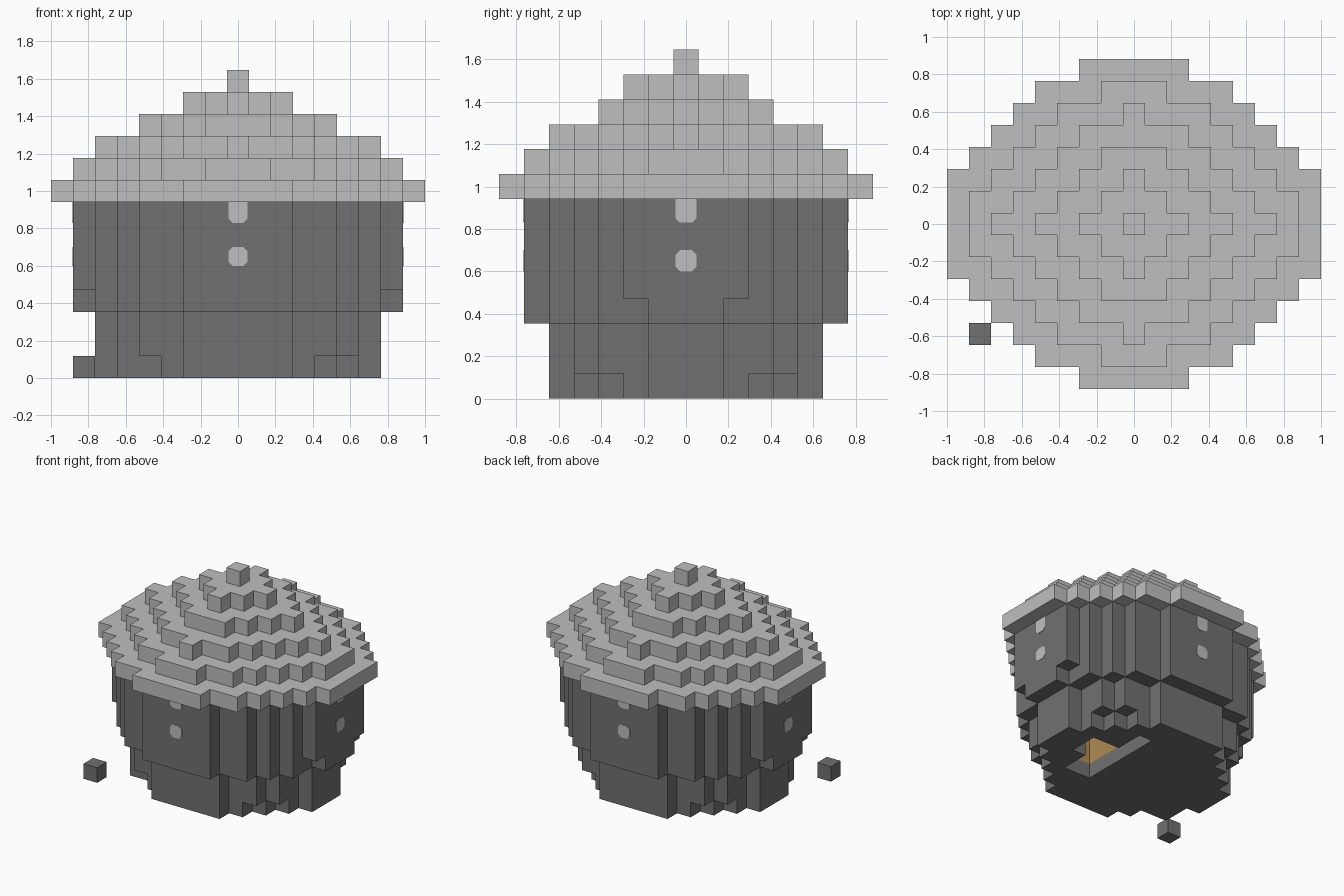
import bpy, bmesh
from mathutils import Vector

if "Cube" in bpy.data.objects:
    bpy.data.objects.remove(bpy.data.objects["Cube"], do_unlink=True)

U = 2 / 17  # block size


def material(name, rgb):
    m = bpy.data.materials.new(name)
    m.use_nodes = True
    m.diffuse_color = (*rgb, 1)
    m.node_tree.nodes["Principled BSDF"].inputs["Base Color"].default_value = (*rgb, 1)
    return m


LIGHT = material("light_grey", (0.52, 0.52, 0.52))
DARK = material("dark_grey", (0.165, 0.165, 0.165))
TAN = material("tan_wood", (0.42, 0.26, 0.09))


def finish(name, bm, mats):
    me = bpy.data.meshes.new(name)
    bm.to_mesh(me)
    bm.free()
    for m in mats:
        me.materials.append(m)
    ob = bpy.data.objects.new(name, me)
    bpy.context.collection.objects.link(ob)
    return ob


def layer(reach, zs):
    """Blocks of a stepped oval; reach[r] is the half width of the row r from the middle."""
    n = len(reach) - 1
    return {(x, y, z) for z in zs for y in range(-n, n + 1)
            for x in range(-reach[abs(y)], reach[abs(y)] + 1)}


def block_mesh(name, cells, mats, lined=frozenset()):
    """Skin of a set of blocks; faces that look into a lined cell get the second material."""
    bm = bmesh.new()
    verts = {}

    def vert(p):
        key = tuple(round(c * 2) for c in p)
        if key not in verts:
            verts[key] = bm.verts.new((p.x * U, p.y * U, (p.z + 0.5) * U))
        return verts[key]

    for cell in cells:
        for axis in range(3):
            for sign in (-1, 1):
                d, a, b = Vector(), Vector(), Vector()
                d[axis] = sign
                a[(axis + 1) % 3] = 0.5
                b[(axis + 2) % 3] = 0.5 * sign
                c = Vector(cell)
                beside = tuple(int(v) for v in c + d)
                if beside in cells:
                    continue
                c += d * 0.5
                f = bm.faces.new([vert(p) for p in (c - a - b, c + a - b, c + a + b, c - a + b)])
                f.material_index = int(beside in lined)
    bmesh.ops.dissolve_limit(bm, angle_limit=0.01, verts=bm.verts[:], edges=bm.edges[:],
                             delimit={"MATERIAL"})
    return finish(name, bm, mats)


# Roof: stepped tiers, each one block high
TIERS = [
    [8, 8, 8, 7, 6, 5, 4, 2],
    [7, 7, 6, 5, 4, 3, 1],
    [6, 5, 4, 3, 2, 0],
    [4, 3, 2, 1],
    [2, 1, 0],
    [0],
]
for i, reach in enumerate(TIERS):
    block_mesh(f"roof_tier_{i + 1}", layer(reach, [8 + i]), [LIGHT])

# Walls: wide upper part over a narrower base
body = layer([7, 7, 7, 6, 5, 4, 2], range(3, 8)) | layer([6, 6, 5, 5, 4, 2], range(3))
for sx in (-1, 1):
    for sy in (-1, 1):
        body -= {(7 * sx, 2 * sy, 3), (4 * sx, 4 * sy, 0)}
        if (sx, sy) != (-1, -1):
            body.discard((5 * sx, 3 * sy, 0))

# Opening in the floor with a wood lined hollow above it
plan = ({(2, y) for y in range(-2, 4)} | {(3, y) for y in range(-2, 2)}
        | {(4, y) for y in range(0, 2)})
hollow = {(x, y, z) for x, y in plan for z in (1, 2)}
body -= hollow | {(x, y, 0) for x, y in plan}
block_mesh("walls", body, [DARK, TAN], hollow)

# Loose block on the ground
block_mesh("loose_block", {(-7, -5, 0)}, [DARK])


# Windows: thin plates with clipped corners on all four sides
def window(name, normal, dist, low, high):
    n = Vector(normal)
    side = Vector((-n.y, n.x, 0))
    w, c = 0.05, 0.022
    half = [(w - c, low), (w, low + c), (w, high - c), (w - c, high)]
    outline = half + [(-s, z) for s, z in reversed(half)]
    bm = bmesh.new()
    face = bm.faces.new([bm.verts.new(n * (dist - 0.002) + side * s + Vector((0, 0, z)))
                         for s, z in outline])
    ext = bmesh.ops.extrude_face_region(bm, geom=[face])["geom"]
    bmesh.ops.translate(bm, vec=n * 0.005,
                        verts=[g for g in ext if isinstance(g, bmesh.types.BMVert)])
    bmesh.ops.recalc_face_normals(bm, faces=bm.faces[:])
    finish(name, bm, [LIGHT])


SIDES = {"front": ((0, -1, 0), 6.5), "back": ((0, 1, 0), 6.5),
         "left": ((1, 0, 0), 7.5), "right": ((-1, 0, 0), 7.5)}
for side_name, (normal, blocks) in SIDES.items():
    window(f"{side_name}_lower_window", normal, blocks * U, 0.6, 0.7)
    window(f"{side_name}_upper_window", normal, blocks * U, 0.83, 0.965)
